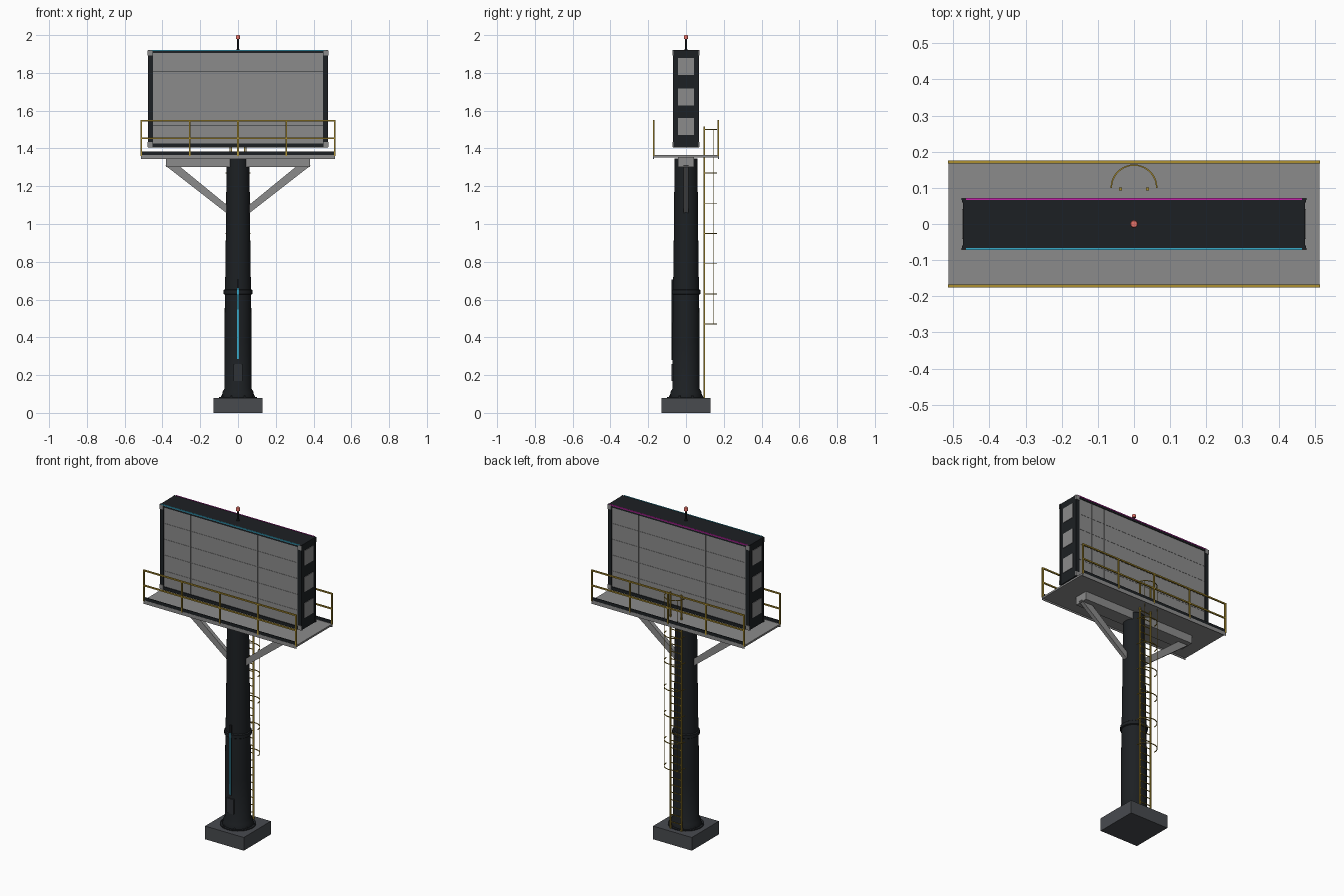
import bpy, bmesh, math
from mathutils import Matrix

if "Cube" in bpy.data.objects:
    bpy.data.objects.remove(bpy.data.objects["Cube"])


def mat(name, r, g, b):
    m = bpy.data.materials.new(name)
    m.diffuse_color = (r, g, b, 1)
    m.use_nodes = True
    m.node_tree.nodes["Principled BSDF"].inputs["Base Color"].default_value = m.diffuse_color
    return m


GREY = mat("mid_grey", .26, .26, .26)
DARK = mat("dark_steel", .012, .0145, .017)
CONC = mat("concrete", .065, .07, .078)
DOOR = mat("door_grey", .028, .032, .037)
YEL = mat("safety_yellow", .42, .28, .03)
CYAN = mat("cyan_glow", .04, .4, .58)
MAG = mat("magenta_glow", .55, .02, .4)
RED = mat("red_light", .8, .17, .14)


def finish(name, bm, m=None, smooth=False):
    bmesh.ops.recalc_face_normals(bm, faces=bm.faces[:])
    me = bpy.data.meshes.new(name)
    bm.to_mesh(me)
    bm.free()
    ob = bpy.data.objects.new(name, me)
    bpy.context.collection.objects.link(ob)
    if m:
        me.materials.append(m)
    if smooth:
        bpy.context.view_layer.objects.active = ob
        ob.select_set(True)
        bpy.ops.object.shade_smooth_by_angle(angle=math.radians(35))
        ob.select_set(False)
    return ob


def add_box(bm, x0, x1, y0, y1, z0, z1):
    c = Matrix.Translation(((x0 + x1) / 2, (y0 + y1) / 2, (z0 + z1) / 2))
    s = Matrix.Diagonal((x1 - x0, y1 - y0, z1 - z0, 1))
    bmesh.ops.create_cube(bm, size=1, matrix=c @ s)


def boxes(name, items, m=GREY):
    bm = bmesh.new()
    for it in items:
        add_box(bm, *it)
    return finish(name, bm, m)


def lathe(name, profile, m, n=32):
    """Closed solid of revolution from (radius, z) points."""
    bm = bmesh.new()
    rings = [[bm.verts.new((r * math.cos(math.tau * i / n), r * math.sin(math.tau * i / n), z))
              for i in range(n)] for r, z in profile]
    for a, b in zip(rings, rings[1:]):
        for i in range(n):
            bm.faces.new((a[i], a[(i + 1) % n], b[(i + 1) % n], b[i]))
    bm.faces.new(rings[0])
    bm.faces.new(rings[-1])
    return finish(name, bm, m, True)


def sym(c, h):
    return c - h, c + h


# Footing, base plate and anchor bolts
boxes("footing", [(-.13, .13, -.13, .13, 0, .08)], CONC)
lathe("base_plate", [(.1, .078), (.1, .084)], DARK)
bm = bmesh.new()
for i in range(8):
    a = math.tau * (i + .5) / 8
    bmesh.ops.create_cone(bm, cap_ends=True, segments=6, radius1=.005, radius2=.005, depth=.01,
                          matrix=Matrix.Translation((.092 * math.cos(a), .092 * math.sin(a), .087)))
finish("anchor_bolts", bm, DOOR)

# Column with flared foot, joint collar and narrower upper section
lathe("column", [(.086, .083), (.082, .11), (.0725, .128), (.0715, .38), (.0695, .64),
                 (.0665, .76), (.0635, 1.04), (.061, 1.29), (.061, 1.346)], DARK)
lathe("column_collar", [(.068, .625), (.076, .63), (.076, .65), (.068, .655)], DARK)
boxes("access_door", [(-.024, .024, -.077, -.06, .17, .26)], DOOR)
boxes("column_strip_housing", [(-.006, .006, -.0765, -.06, .28, .705)], DARK)
boxes("column_light_strip", [(-.004, .004, -.0775, -.07, .285, .66)], CYAN)

# Cross beam and diagonal struts
boxes("cross_beam", [(-.38, .38, -.043, .043, 1.303, 1.355)])
bm = bmesh.new()
for s in (-1, 1):
    ring = [[bm.verts.new((s * x, y, z)) for x, z in
             ((.385, 1.31), (.315, 1.31), (.04, 1.085), (.04, 1.042))] for y in (-.012, .012)]
    for f in ring:
        bm.faces.new(f)
    for i in range(4):
        j = (i + 1) % 4
        bm.faces.new((ring[0][i], ring[0][j], ring[1][j], ring[1][i]))
finish("diagonal_struts", bm, GREY)

# Walkway deck, edge fascias, toe boards and guard rails front and back
boxes("walkway_deck", [(-.513, .513, -.172, .172, 1.353, 1.364)])
boxes("deck_fascias", [(-.513, .513, *sym(s * .172, .002), 1.344, 1.366) for s in (-1, 1)])
boxes("toe_boards", [(-.513, .513, *sym(s * .171, .002), 1.366, 1.384) for s in (-1, 1)], DARK)
rails = []
for s in (-1, 1):
    y = sym(s * .172, .004)
    for z in (1.455, 1.546):
        rails.append((-.515, .515, *y, *sym(z, .004)))
    for i in range(5):
        rails.append((*sym(-.511 + i * .2555, .004), *y, 1.36, 1.546))
boxes("guard_rails", rails, YEL)

# Display cabinet
boxes("cabinet", [(-.473, .473, -.065, .065, 1.405, 1.92)], DARK)
frame, tiles, corners = [], [], []
for s in (-1, 1):
    y = (min(s * .06, s * .07), max(s * .06, s * .07))
    for t in (-1, 1):
        frame.append((*sym(t * .463, .013), *y, 1.405, 1.92))
        for z in (1.42, 1.905):
            corners.append((*sym(t * .465, .013), *sym(s * .0695, .003), *sym(z, .0135)))
    frame.append((-.475, .475, *y, 1.405, 1.424))
    frame.append((-.475, .475, *y, 1.905, 1.92))
    # 10 x 5 screen tiles with hairline seams
    for i in range(10):
        for j in range(5):
            tiles.append((*sym(-.405 + .09 * i, .0445), *sym(s * .0635, .004),
                          *sym(1.4725 + .096 * j, .0475)))
boxes("cabinet_frame", frame, DARK)
boxes("screen_tiles", tiles)
boxes("corner_plates", corners)
boxes("end_vents", [(*sym(s * .47, .006), -.042, .042, *sym(z, .045))
                    for s in (-1, 1) for z in (1.515, 1.673, 1.833)])
boxes("front_edge_light", [(-.465, .465, -.072, -.067, 1.916, 1.922)], CYAN)
boxes("back_edge_light", [(-.465, .465, .067, .072, 1.916, 1.922)], MAG)

# Beacon on a mast
lathe("beacon_mast", [(.009, 1.915), (.009, 1.925), (.005, 1.927), (.005, 1.982)], DARK, 12)
lathe("beacon", [(.011, 1.98), (.011, 1.994), (.009, 2.0)], RED, 16)

# Ladder at the back
boxes("ladder_rails", [(*sym(s * .037, .004), *sym(.097, .004), .08, 1.515) for s in (-1, 1)], YEL)
boxes("ladder_rungs", [(-.037, .037, *sym(.097, .002), *sym(.12 + .045 * i, .002))
                       for i in range(28)], YEL)

# Safety cage: half hoops and thin upright bars
R, CY = .063, .1
bm = bmesh.new()
for z in [.47 + .16 * i for i in range(6)] + [1.5]:
    prev = None
    for i in range(17):
        a = math.pi * i / 16
        ring = [bm.verts.new((r * math.cos(a), CY + r * math.sin(a), z + dz))
                for r, dz in ((R - .002, -.002), (R + .002, -.002), (R + .002, .002), (R - .002, .002))]
        if prev:
            for k in range(4):
                bm.faces.new((prev[k], prev[(k + 1) % 4], ring[(k + 1) % 4], ring[k]))
        if i in (0, 16):
            bm.faces.new(ring)
        prev = ring
finish("cage_hoops", bm, YEL)
boxes("cage_bars", [(*sym(R * math.cos(a), .001), *sym(CY + R * math.sin(a), .001), .47, 1.5)
                    for a in (math.pi / 4, 3 * math.pi / 4)], YEL)
